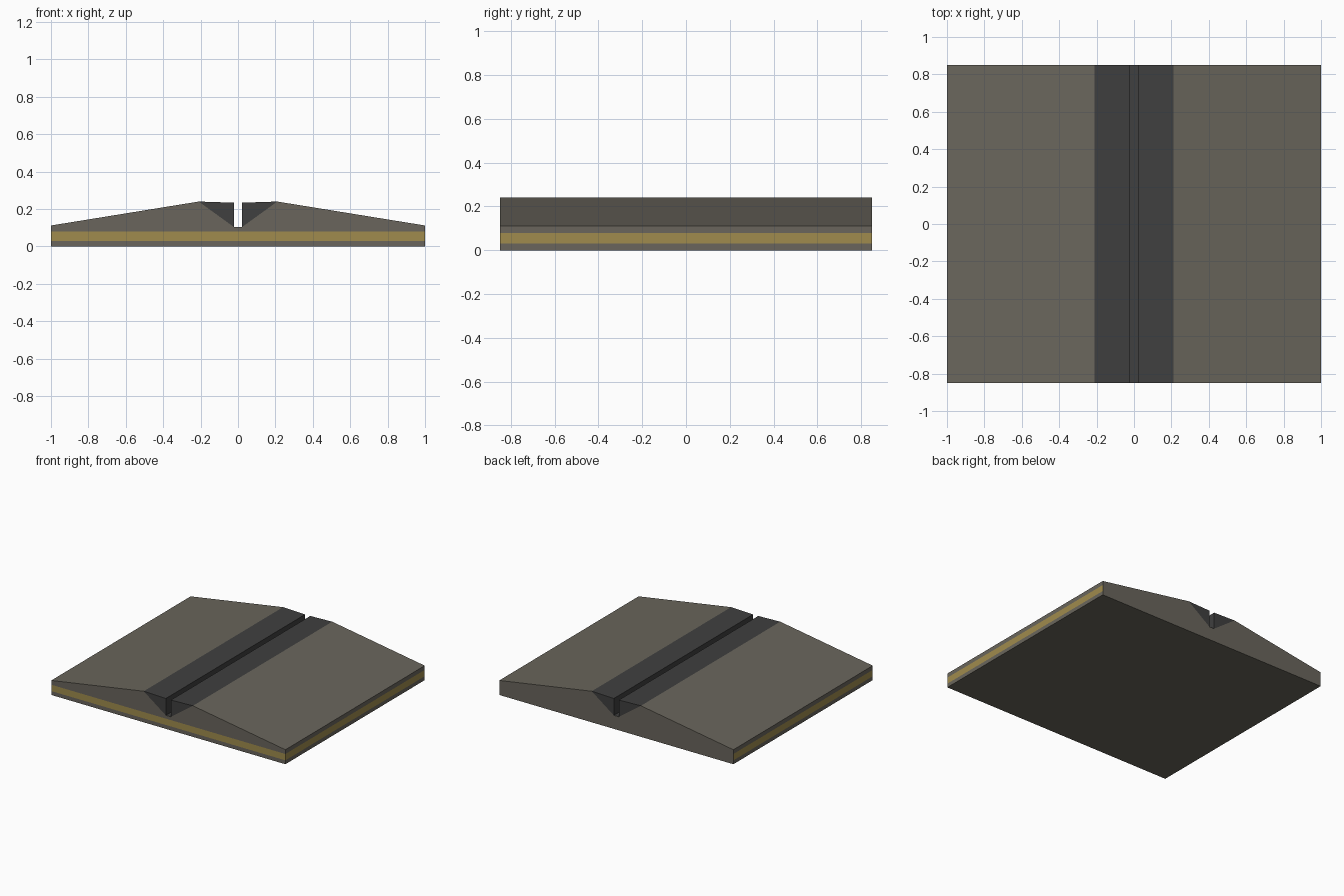
import bpy, bmesh

if "Cube" in bpy.data.objects:
    bpy.data.objects.remove(bpy.data.objects["Cube"])

HALF = 0.85  # half depth along y


def material(name, rgb):
    m = bpy.data.materials.new(name)
    m.diffuse_color = (*rgb, 1)
    m.use_nodes = True
    m.node_tree.nodes["Principled BSDF"].inputs["Base Color"].default_value = m.diffuse_color
    return m


stone = material("warm_grey", (0.142, 0.131, 0.107))
yellow = material("dull_yellow", (0.35, 0.26, 0.075))
dark = material("charcoal", (0.05, 0.05, 0.05))


def extrude_profile(name, points, mats, paint=None, cuts=()):
    """Extrude an xz profile along y, optionally cut it at heights and paint faces."""
    bm = bmesh.new()
    face = bm.faces.new([bm.verts.new((x, -HALF, z)) for x, z in points])
    res = bmesh.ops.extrude_face_region(bm, geom=[face], use_keep_orig=True)
    for v in res["geom"]:
        if isinstance(v, bmesh.types.BMVert):
            v.co.y = HALF
    for z in cuts:
        bmesh.ops.bisect_plane(bm, geom=bm.verts[:] + bm.edges[:] + bm.faces[:],
                               plane_co=(0, 0, z), plane_no=(0, 0, 1))
    bmesh.ops.recalc_face_normals(bm, faces=bm.faces[:])
    if paint:
        for f in bm.faces:
            f.material_index = paint(f)
    me = bpy.data.meshes.new(name)
    bm.to_mesh(me)
    bm.free()
    for m in mats:
        me.materials.append(m)
    ob = bpy.data.objects.new(name, me)
    bpy.context.collection.objects.link(ob)
    return ob


# Sloped base with a V channel; yellow band on front and both sides, not the back
def paint_base(f):
    zs = [v.co.z for v in f.verts]
    n = f.normal
    if min(zs) > 0.029 and max(zs) < 0.081 and abs(n.z) < 0.1 and n.y < 0.5:
        return 1
    if n.z > 0.99:  # channel floor
        return 2
    return 0


half = [(0.022, 0.104), (0.21, 0.24), (1.0, 0.112), (1.0, 0.0)]
outline = half + [(-x, z) for x, z in reversed(half)]
extrude_profile("sloped_base", outline, [stone, yellow, dark], paint_base, (0.03, 0.079))

# Dark wedge rails lining both sides of the slot
for side, sx in (("left", -1), ("right", 1)):
    wedge = [(0.21 * sx, 0.24), (0.022 * sx, 0.234), (0.022 * sx, 0.104)]
    extrude_profile(side + "_slot_rail", wedge, [dark])
